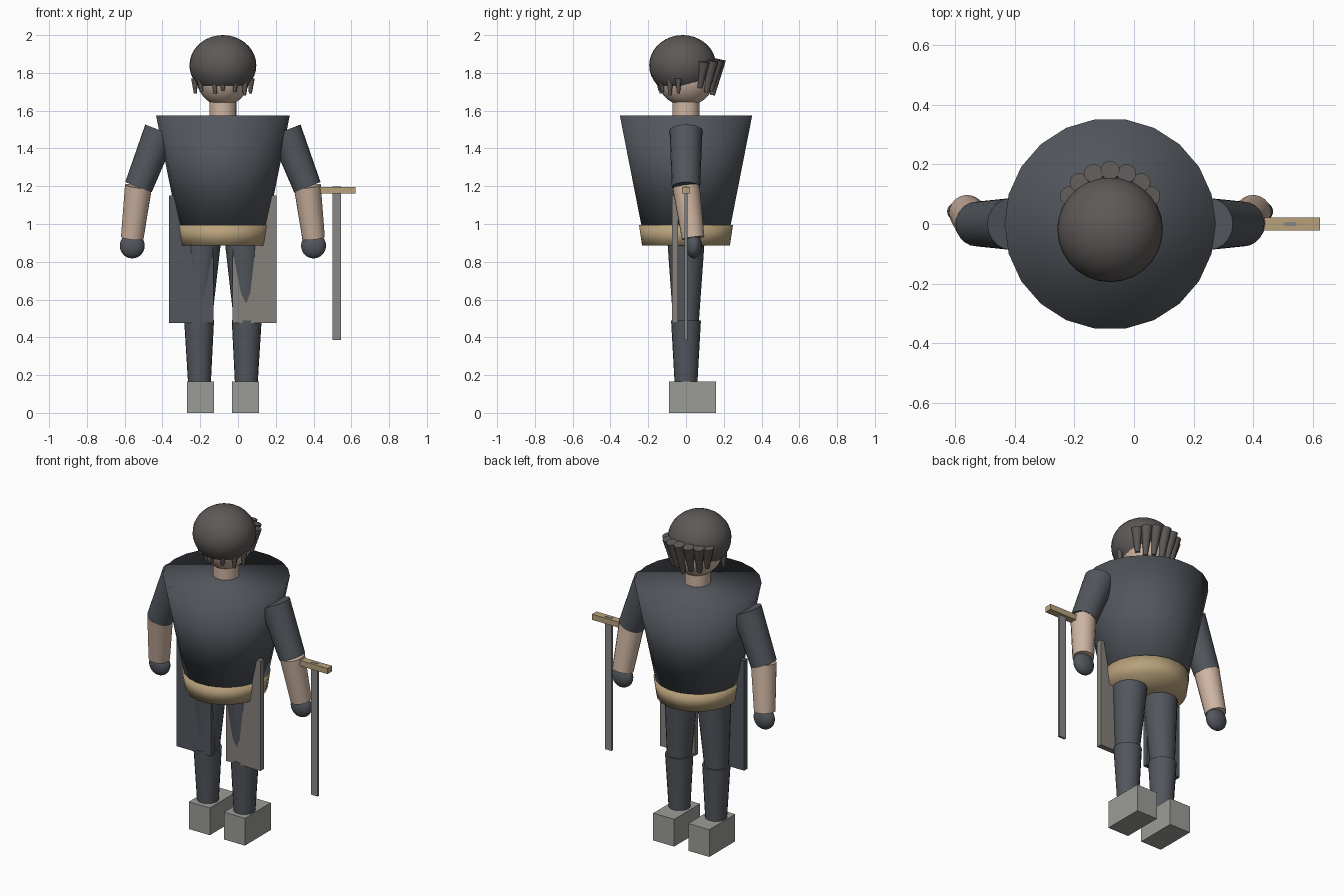
import bpy, bmesh, math
from mathutils import Vector, Matrix

if "Cube" in bpy.data.objects:
    bpy.data.objects.remove(bpy.data.objects["Cube"])

CX = -0.08  # the figure's own centre line


def material(name, rgb):
    m = bpy.data.materials.new(name)
    m.diffuse_color = (*rgb, 1)
    m.use_nodes = True
    m.node_tree.nodes["Principled BSDF"].inputs["Base Color"].default_value = m.diffuse_color
    return m


CLOTH = material("dark_cloth", (0.085, 0.095, 0.11))
HAIR = material("hair", (0.11, 0.10, 0.095))
SKIN = material("skin", (0.62, 0.46, 0.36))
TAN = material("tan_leather", (0.48, 0.36, 0.20))
BOOT = material("boot_grey", (0.33, 0.33, 0.31))
STEEL = material("steel", (0.25, 0.25, 0.25))
LINING = material("grey_lining", (0.24, 0.22, 0.20))


def finish(bm, name, mat, angle=None):
    bmesh.ops.recalc_face_normals(bm, faces=bm.faces)
    me = bpy.data.meshes.new(name)
    bm.to_mesh(me)
    bm.free()
    ob = bpy.data.objects.new(name, me)
    bpy.context.collection.objects.link(ob)
    me.materials.append(mat)
    if angle:
        bpy.ops.object.select_all(action='DESELECT')
        bpy.context.view_layer.objects.active = ob
        ob.select_set(True)
        bpy.ops.object.shade_smooth_by_angle(angle=math.radians(angle))
    return ob


def box(name, lo, hi, mat):
    lo, hi = Vector(lo), Vector(hi)
    bm = bmesh.new()
    bmesh.ops.create_cube(bm, size=1, matrix=Matrix.Translation((lo + hi) / 2)
                          @ Matrix.Diagonal((*(hi - lo), 1)))
    return finish(bm, name, mat)


def limb(name, a, b, ra, rb, mat, sides=20, angle=40, turn=0, sy=1):
    """Tapered cylinder from a (radius ra) to b (radius rb)."""
    a, b = Vector(a), Vector(b)
    d = b - a
    if turn:
        rot = Matrix.Diagonal((1, sy, -1, 1)) @ Matrix.Rotation(turn, 4, 'Z')
    else:
        rot = d.to_track_quat('Z', 'Y').to_matrix().to_4x4()
    bm = bmesh.new()
    bmesh.ops.create_cone(bm, cap_ends=True, segments=sides, radius1=ra, radius2=rb,
                          depth=d.length, matrix=Matrix.Translation((a + b) / 2) @ rot)
    return finish(bm, name, mat, angle)


def ball(name, c, r, mat, cut=None):
    """Ellipsoid, optionally cut off flat below height cut."""
    bm = bmesh.new()
    bmesh.ops.create_uvsphere(bm, u_segments=28, v_segments=18, radius=1,
                              matrix=Matrix.Translation(c) @ Matrix.Diagonal((*r, 1)))
    if cut is not None:
        g = bm.verts[:] + bm.edges[:] + bm.faces[:]
        res = bmesh.ops.bisect_plane(bm, geom=g, plane_co=(0, 0, cut),
                                     plane_no=(0, 0, -1), clear_outer=True)
        rim = [e for e in res['geom_cut'] if isinstance(e, bmesh.types.BMEdge)]
        bmesh.ops.edgeloop_fill(bm, edges=rim)
    return finish(bm, name, mat, 40)


# Torso and belt (vertex on the y axis, cap shading blended into the sides)
q = math.pi / 2
limb("torso", (CX, 0, 1.575), (CX, 0, 0.99), 0.354, 0.238, CLOTH, 22, 180, q, 1.0)
limb("belt", (CX, 0, 0.995), (CX, 0, 0.885), 0.244, 0.228, TAN, 22, 180, q, 1.03)

# Head
limb("neck", (CX, 0, 1.56), (CX, 0, 1.68), 0.072, 0.072, SKIN)
ball("head", (CX, 0, 1.775), (0.14, 0.152, 0.15), SKIN)
ball("hair_cap", (CX, -0.018, 1.84), (0.177, 0.177, 0.16), HAIR, 1.73)

# Back locks, fanned round the back of the head
for i in range(-3, 4):
    t = math.radians(21.5 * i)
    s, c = math.sin(t), math.cos(t)
    drop = 0.19 - 0.012 * abs(i) - 0.015 * (i % 2)
    top = 1.872 - 0.004 * abs(i)
    limb("back_lock", (CX + 0.152 * s, 0.03 + 0.15 * c, top),
         (CX + 0.13 * s, 0.025 + 0.115 * c, top - drop), 0.032, 0.013, HAIR, 12)

# Fringe locks at the front and temples
for dx, y, top, end in [(-0.15, -0.04, 1.77, 1.69), (0.15, -0.04, 1.77, 1.69),
                        (-0.118, -0.085, 1.76, 1.70), (0.118, -0.085, 1.76, 1.68),
                        (-0.042, -0.132, 1.75, 1.69), (0.0, -0.138, 1.75, 1.705),
                        (0.065, -0.125, 1.75, 1.70)]:
    limb("fringe_lock", (CX + dx, y, top), (CX + dx * 0.97, y, end), 0.018, 0.008, HAIR, 10)

# Paired limbs, boots and coat panels
for s, side in ((-1, "left"), (1, "right")):
    def p(dx, y, z):
        return (CX + s * dx, y, z)
    limb("upper_arm_" + side, p(0.33, 0, 1.495), p(0.447, 0, 1.195), 0.087, 0.075, CLOTH)
    limb("forearm_" + side, p(0.447, 0, 1.20), p(0.48, 0.038, 0.925), 0.072, 0.06, SKIN)
    ball("hand_" + side, p(0.48, 0.042, 0.885), (0.066, 0.042, 0.067), CLOTH)
    limb("thigh_" + side, p(0.108, 0, 0.93), p(0.127, 0, 0.48), 0.1, 0.068, CLOTH)
    limb("shin_" + side, p(0.126, 0, 0.49), p(0.124, 0, 0.15), 0.079, 0.06, CLOTH)
    xs = sorted((CX + s * 0.048, CX + s * 0.19))
    box("boot_" + side, (xs[0], -0.09, 0), (xs[1], 0.16, 0.167), BOOT)
    xs = sorted((CX + s * 0.05, CX + s * 0.285))
    box("coat_panel_" + side, (xs[0], -0.075, 0.477), (xs[1], -0.042, 1.15),
        LINING if s > 0 else CLOTH)

# Sword
box("sword_guard", (0.4225, -0.022, 1.162), (0.6225, 0.022, 1.196), TAN)
box("sword_blade", (0.5, -0.007, 0.385), (0.545, 0.007, 1.198), STEEL)
